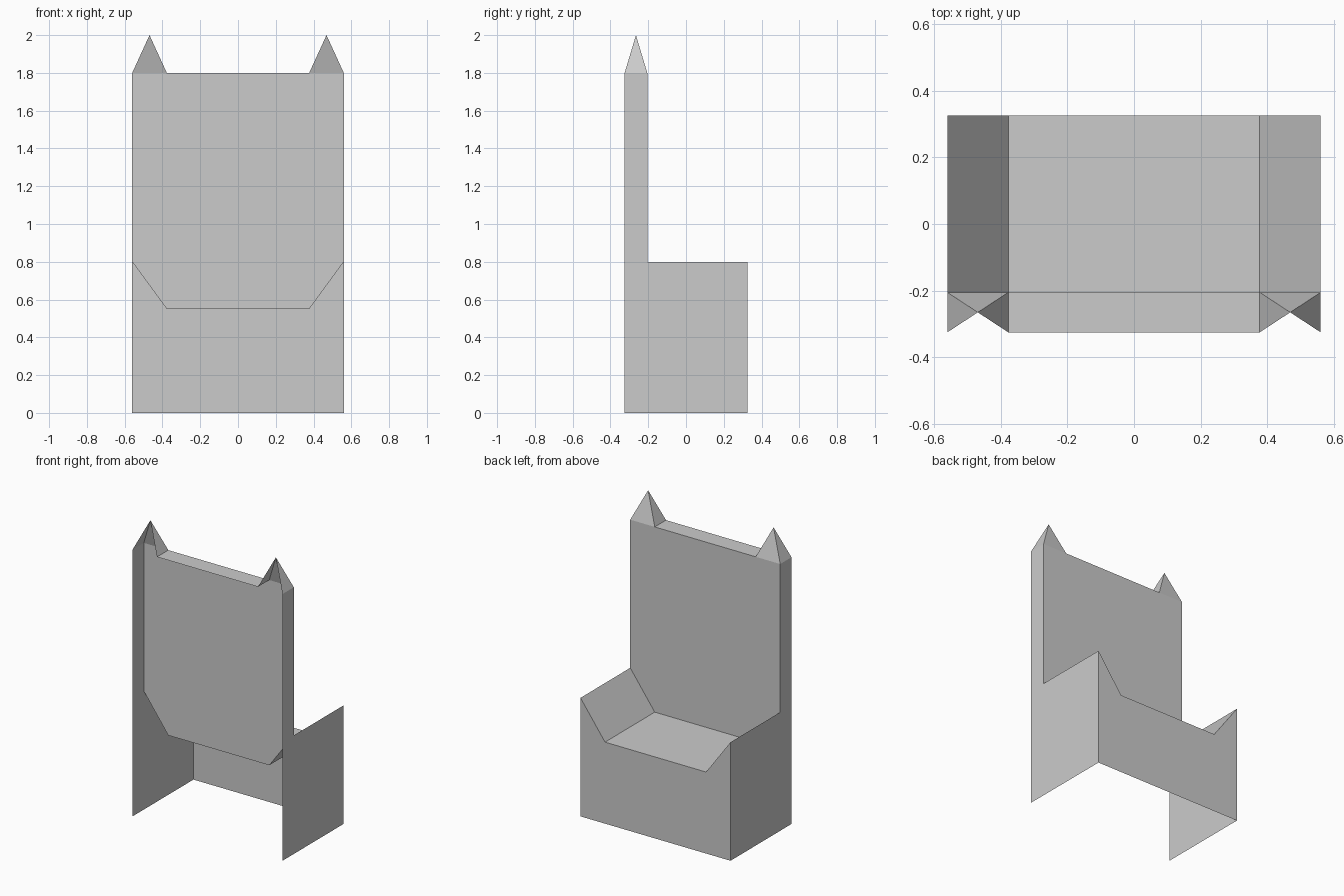
import bpy

if "Cube" in bpy.data.objects:
    bpy.data.objects.remove(bpy.data.objects["Cube"])

X, XI = 0.56, 0.377               # outer side, inner edge of arm slope
BACK, REST, FRONT = -0.325, -0.205, 0.325
SEAT, ARM, TOP, TIP = 0.55, 0.8, 1.8, 2.0


def sheet(name, faces, mirror=False):
    """Open thin surface made of polygons, optionally mirrored across x."""
    verts, index = [], []
    for face in faces:
        ids = []
        for p in face:
            if p not in verts:
                verts.append(p)
            ids.append(verts.index(p))
        index.append(ids)
    mesh = bpy.data.meshes.new(name)
    mesh.from_pydata(verts, [], index)
    obj = bpy.data.objects.new(name, mesh)
    bpy.context.collection.objects.link(obj)
    if mirror:
        obj.modifiers.new("mirror", 'MIRROR')
    return obj


# Dipped seat outline, from the right arm to the left arm
dip = [(X, ARM), (XI, SEAT), (-XI, SEAT), (-X, ARM)]

# Seat with sloping arms
sheet("seat", [[(a[0], REST, a[1]), (a[0], FRONT, a[1]),
                (b[0], FRONT, b[1]), (b[0], REST, b[1])]
               for a, b in zip(dip, dip[1:])])

# Panel below the seat
sheet("seat_panel", [[(x, FRONT, z) for x, z in [(-X, 0), (X, 0)] + dip][::-1]])

# Backrest surface, reaching down to the seat
sheet("backrest", [[(x, REST, z) for x, z in [(-X, TOP), (X, TOP)] + dip]])

# Narrow top ledge of the backrest
sheet("backrest_ledge", [[(-XI, BACK, TOP), (XI, BACK, TOP),
                          (XI, REST, TOP), (-XI, REST, TOP)]])

# L-shaped side panels
profile = [(BACK, 0), (FRONT, 0), (FRONT, ARM), (REST, ARM), (REST, TOP), (BACK, TOP)]
sheet("side_panel", [[(X, y, z) for y, z in profile]], mirror=True)

# Corner spires, open at the rear and underneath
tip = ((X + XI) / 2, (BACK + REST) / 2, TIP)
base = [(X, BACK, TOP), (X, REST, TOP), (XI, REST, TOP), (XI, BACK, TOP)]
sheet("spire", [[a, b, tip] for a, b in zip(base, base[1:])], mirror=True)
